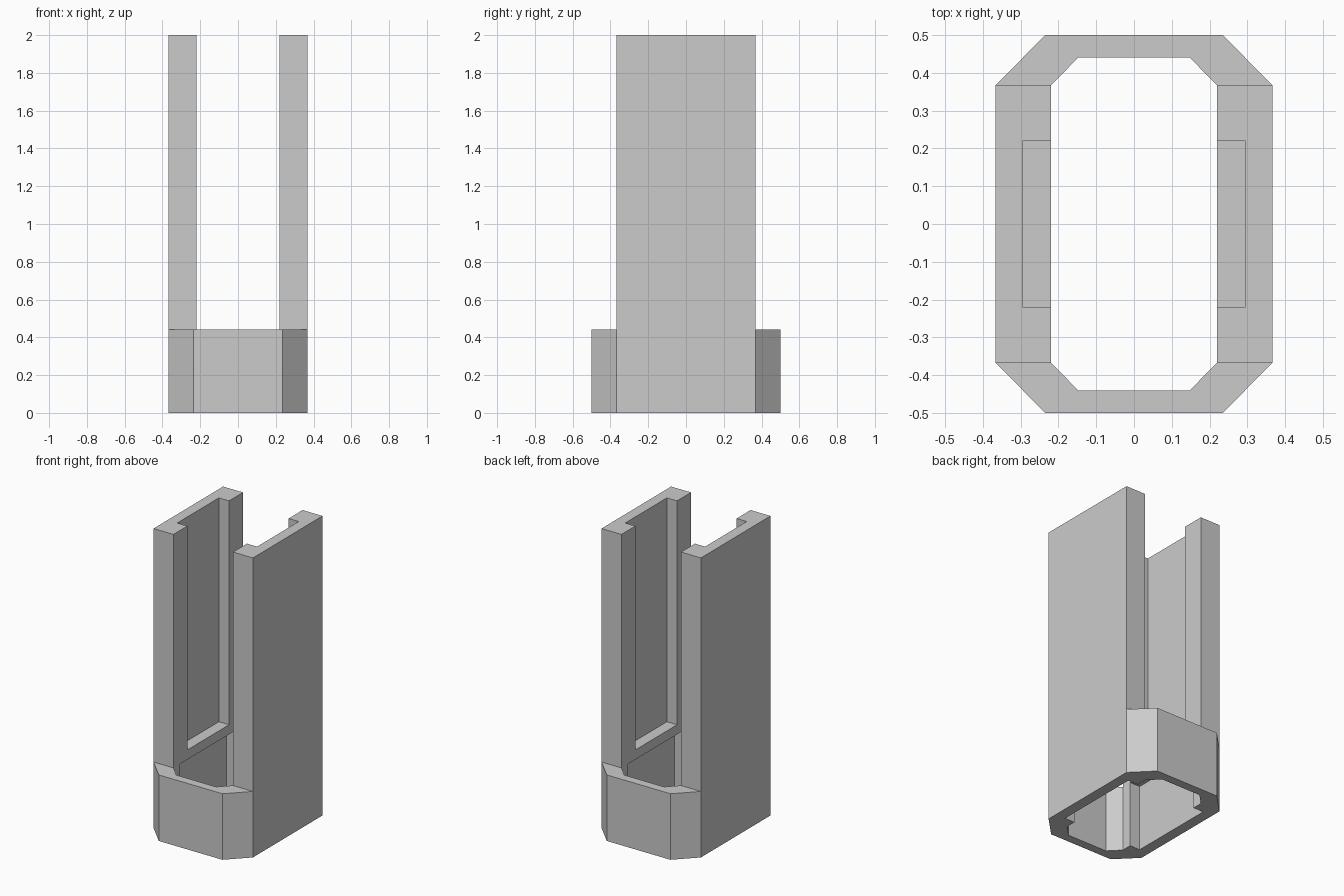
import bpy
import bmesh

cube = bpy.data.objects.get("Cube")
if cube:
    bpy.data.objects.remove(cube, do_unlink=True)

HEIGHT = 2.0
COLLAR_TOP = 0.441
LEDGE_TOP = 0.505
WALL_IN, WALL_OUT, WALL_Y = 0.22, 0.367, 0.367
RECESS_X = 0.295

grey = bpy.data.materials.new("light grey")
grey.use_nodes = True
grey.diffuse_color = (0.6, 0.6, 0.6, 1)
grey.node_tree.nodes["Principled BSDF"].inputs["Base Color"].default_value = (0.6, 0.6, 0.6, 1)


def prism(name, outline, bottom, top):
    """Extrude a plan outline straight up."""
    bm = bmesh.new()
    face = bm.faces.new([bm.verts.new((x, y, bottom)) for x, y in outline])
    extruded = bmesh.ops.extrude_face_region(bm, geom=[face])["geom"]
    verts = [v for v in extruded if isinstance(v, bmesh.types.BMVert)]
    bmesh.ops.translate(bm, verts=verts, vec=(0, 0, top - bottom))
    bmesh.ops.recalc_face_normals(bm, faces=bm.faces)
    mesh = bpy.data.meshes.new(name)
    bm.to_mesh(mesh)
    bm.free()
    mesh.materials.append(grey)
    obj = bpy.data.objects.new(name, mesh)
    bpy.context.collection.objects.link(obj)
    return obj


def block(name, x0, x1, half_y, bottom, top):
    outline = [(x0, -half_y), (x1, -half_y), (x1, half_y), (x0, half_y)]
    return prism(name, outline, bottom, top)


def cut(obj, cutter):
    """Subtract a block and discard it."""
    cutter.hide_render = True
    mod = obj.modifiers.new("recess", 'BOOLEAN')
    mod.operation = 'DIFFERENCE'
    mod.solver = 'EXACT'
    mod.object = cutter
    bpy.context.view_layer.objects.active = obj
    bpy.ops.object.modifier_apply(modifier=mod.name)
    bpy.data.objects.remove(cutter, do_unlink=True)


def mirror(obj, axis):
    mod = obj.modifiers.new("mirror", 'MIRROR')
    mod.use_axis = [i == axis for i in range(3)]
    mod.use_mirror_merge = False


# Tall side walls, with an upper channel and a wider lower pocket inside
walls = block("side_walls", WALL_IN, WALL_OUT, WALL_Y, 0, HEIGHT)
cut(walls, block("upper_cutter", 0.1, RECESS_X, 0.22, LEDGE_TOP, HEIGHT + 0.2))
cut(walls, block("lower_cutter", 0.1, RECESS_X, 0.298, -0.2, COLLAR_TOP))
mirror(walls, 0)

# Chamfered collar ends joining the walls at the base
half = [(0.147, -0.441), (WALL_IN, -WALL_Y), (WALL_OUT, -WALL_Y), (0.235, -0.5)]
outline = half + [(-x, y) for x, y in reversed(half)]
collar = prism("collar_ends", outline, 0, COLLAR_TOP)
mirror(collar, 1)
